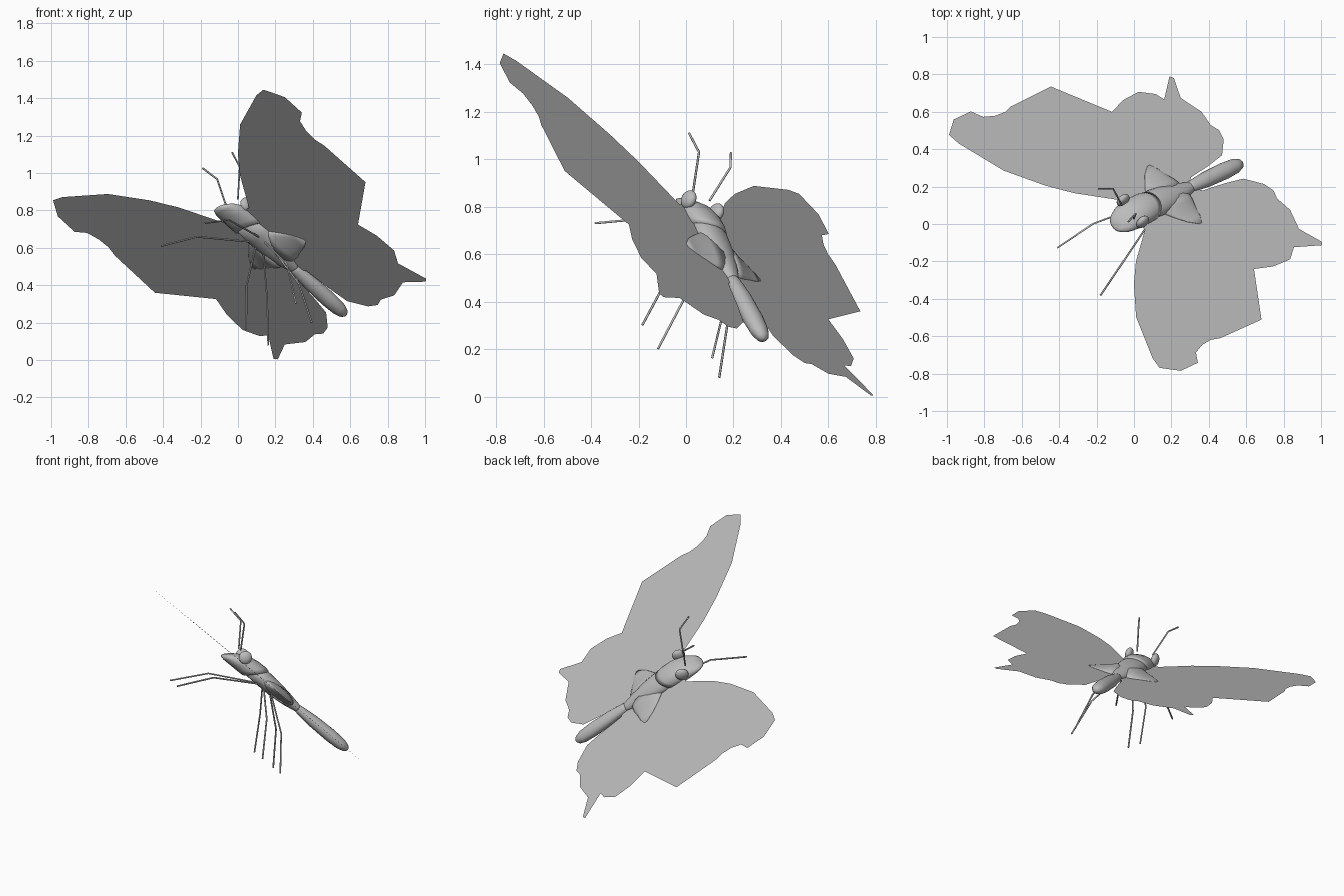
import bpy, bmesh, math
from mathutils import Vector, Matrix

cube = bpy.data.objects.get("Cube")
if cube:
    bpy.data.objects.remove(cube)

grey = bpy.data.materials.new("plain grey")
grey.use_nodes = True
colour = (0.5, 0.5, 0.5, 1)
grey.diffuse_color = colour
grey.node_tree.nodes["Principled BSDF"].inputs["Base Color"].default_value = colour

# Insect frame: local x runs to the tail, y sideways, z out of the back
tailward = Vector((0.70, 0.331, -0.635)).normalized()
side = Vector((0.334, 0.633, 0.698)).cross(tailward).normalized()
back = tailward.cross(side)
pose = Matrix((tailward, side, back)).transposed().to_4x4()
pose.translation = (-0.035, 0.039, 0.795)


def finish(name, bm, smooth=True):
    bmesh.ops.recalc_face_normals(bm, faces=bm.faces)
    mesh = bpy.data.meshes.new(name)
    bm.to_mesh(mesh)
    bm.free()
    mesh.materials.append(grey)
    obj = bpy.data.objects.new(name, mesh)
    bpy.context.collection.objects.link(obj)
    obj.matrix_world = pose
    for poly in mesh.polygons:
        poly.use_smooth = smooth
    return obj


def loft(name, stations, slant=0.0, sideways=0, sides=20):
    """Join elliptical rings; each station is (position, offset, half width, half height)."""
    bm = bmesh.new()
    rings = []
    for along, offset, wide, high in stations:
        ring = []
        for i in range(sides):
            a = math.tau * i / sides
            across, up = wide * math.cos(a), high * math.sin(a)
            if sideways:
                co = (offset + across, sideways * along, up)
            else:
                co = (along + slant * up, across, offset + up)
            ring.append(bm.verts.new(co))
        rings.append(ring)
    for r, q in zip(rings, rings[1:]):
        for i in range(sides):
            j = (i + 1) % sides
            bm.faces.new((r[i], r[j], q[j], q[i]))
    bm.faces.new(rings[0])
    bm.faces.new(rings[-1])
    return finish(name, bm)


def rod(name, points, radius):
    curve = bpy.data.curves.new(name, "CURVE")
    curve.dimensions = "3D"
    curve.bevel_depth = radius
    curve.bevel_resolution = 1
    curve.use_fill_caps = True
    spline = curve.splines.new("POLY")
    spline.points.add(len(points) - 1)
    for p, co in zip(spline.points, points):
        p.co = (*co, 1)
    curve.materials.append(grey)
    obj = bpy.data.objects.new(name, curve)
    bpy.context.collection.objects.link(obj)
    obj.matrix_world = pose


# Body: wedge-fronted head, thorax and abdomen
loft("head", [(-.065, -.02, .035, .022), (-.05, -.015, .062, .038), (-.01, -.003, .082, .055),
              (.05, .004, .09, .062), (.11, .005, .09, .063), (.145, .003, .087, .06)], slant=0.9)
loft("thorax", [(.08, 0, .07, .045), (.2, .006, .084, .053), (.3, .002, .078, .05),
                (.4, 0, .056, .038), (.47, 0, .034, .025), (.5, 0, .025, .02)])
loft("abdomen", [(.44, 0, .022, .018), (.5, 0, .034, .027), (.6, 0, .044, .037),
                 (.74, 0, .047, .04), (.82, 0, .042, .035), (.86, 0, .028, .024),
                 (.875, 0, .01, .01)])

# Wing outline, from the front root round the tip and tail to the rear root
outline = [(.03, 0), (.03, .115), (-.17, .26), (-.29, .375), (-.44, .56), (-.55, .82),
           (-.56, .89), (-.46, .96), (-.33, .96), (-.29, .90), (-.22, .875), (-.15, .87),
           (-.09, .885), (.22, .89), (.425, .60), (.54, .635), (.665, .64), (.745, .585),
           (.765, .535), (.905, .645), (.92, .625), (.86, .50), (.905, .375), (.89, .28),
           (.91, .23), (.89, .17), (.805, .09), (.68, .067), (.53, .05), (.48, 0)]

limbs = {
    "antenna": [(-.02, .05, .05), (-.113, .095, .189), (-.206, .126, .205)],
    "front_leg": [(.19, .04, -.04), (-.055, .135, -.18), (-.20, .182, -.36)],
    "middle_leg": [(.24, .04, -.04), (.35, .17, -.168), (.48, .21, -.371)],
    "hind_leg": [(.30, .04, -.04), (.48, .133, -.18), (.624, .184, -.37)],
}

for label, sign in (("left", -1), ("right", 1)):
    # Flat wing sheet
    bm = bmesh.new()
    bm.faces.new([bm.verts.new((u, sign * v, 0)) for u, v in outline])
    bmesh.ops.triangulate(bm, faces=bm.faces)
    finish(label + "_wing", bm, smooth=False)

    # Swelling where the wing meets the thorax
    loft(label + "_wing_root", [(.03, .31, .13, .042), (.08, .32, .11, .03), (.13, .33, .08, .014),
                                (.18, .345, .05, .005), (.22, .36, .01, .001)], sideways=sign)

    # Bulging eye
    bm = bmesh.new()
    bmesh.ops.create_uvsphere(bm, u_segments=20, v_segments=12, radius=.04)
    bmesh.ops.scale(bm, vec=(1, .6, 1), verts=bm.verts)
    bmesh.ops.translate(bm, vec=(.025, sign * .083, .035), verts=bm.verts)
    finish(label + "_eye", bm)

    # Feelers and jointed legs
    for part, points in limbs.items():
        rod(label + "_" + part, [(u, sign * v, w) for u, v, w in points], .005)
